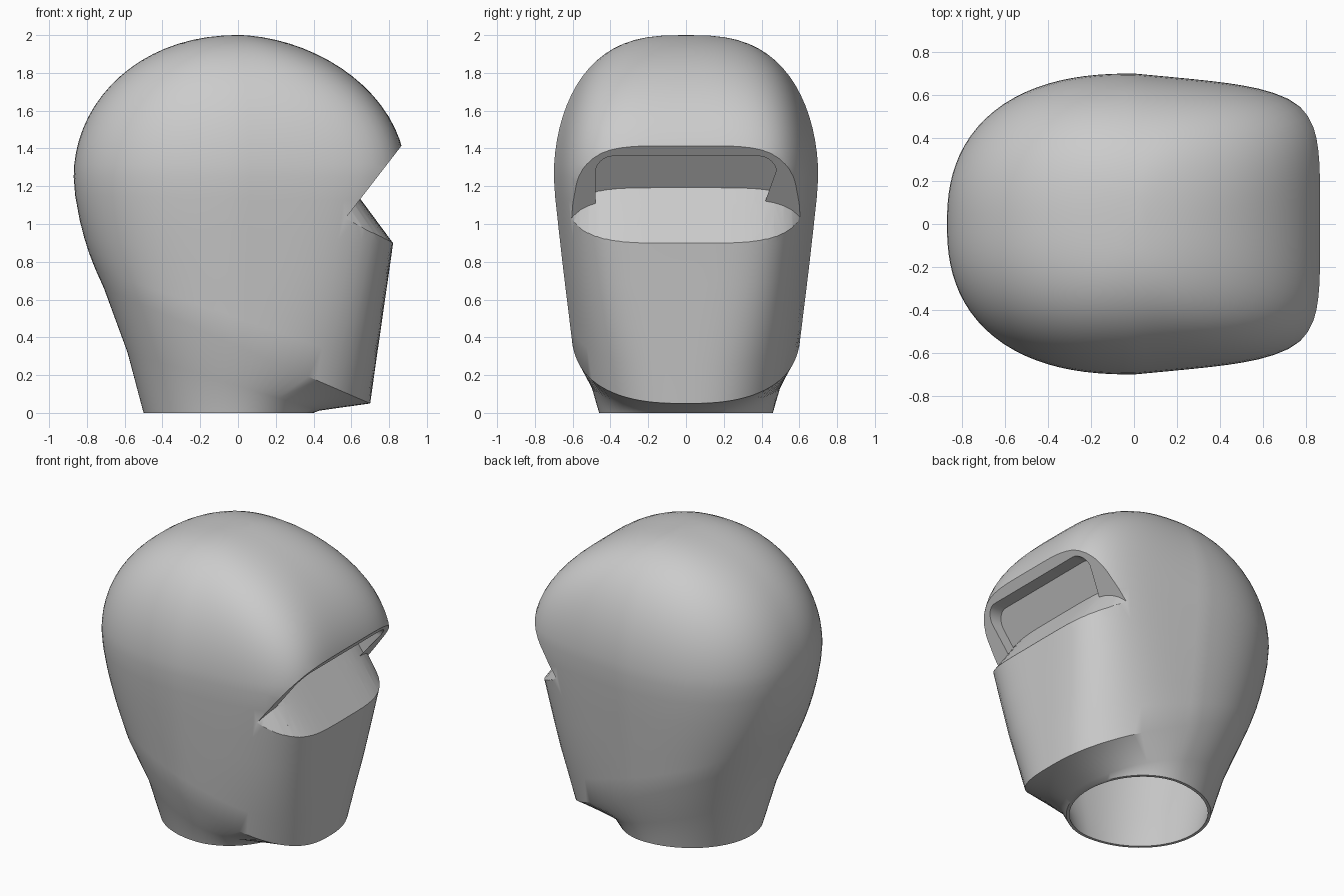
import bpy, bmesh
from math import sin, cos, pi

if "Cube" in bpy.data.objects:
    bpy.data.objects.remove(bpy.data.objects["Cube"], do_unlink=True)

SEGMENTS = 96


def ring(front, z_front, back, z_back, half_width, power, taper=0.12, back_power=2.4):
    """Tilted super-ellipse section, blunt at the front and round at the back."""
    points = []
    for i in range(SEGMENTS):
        a = 2 * pi * i / SEGMENTS
        c, s = cos(a), sin(a)
        p = power if c > 0 else back_power
        r = (abs(c) ** p + abs(s) ** p) ** (-1 / p)
        x = r * c * (front if c > 0 else -back)
        y = r * s * half_width * (1 - taper * max(0, r * c))
        u = (x - back) / (front - back)
        points.append((x, y, z_back + (z_front - z_back) * u))
    return points


def dome(front, back, half_width, base, height, steps=18):
    """Rings that close over the crown."""
    out = []
    for i in range(steps):
        a = pi / 2 * i / steps
        c, z = cos(a), base + height * sin(a)
        out.append(ring(front * c ** 1.1, z, back * c ** 0.95, z,
                        half_width * c ** 0.7, 2.3 + 2.7 * c * c, 0.12 * c))
    # small last ring keeps the crown smooth
    z = base + height * 0.9995
    out.append(ring(front * 0.03, z, back * 0.03, z, half_width * 0.04, 2.3, 0))
    return out


def loft(name, rings):
    """Closed solid through a list of equal rings."""
    bm = bmesh.new()
    loops = [[bm.verts.new(p) for p in r] for r in rings]
    for lo, hi in zip(loops, loops[1:]):
        for i in range(len(lo)):
            j = (i + 1) % len(lo)
            bm.faces.new((lo[i], lo[j], hi[j], hi[i]))
    bm.faces.new(loops[0][::-1])
    bm.faces.new(loops[-1])
    bmesh.ops.recalc_face_normals(bm, faces=bm.faces)
    mesh = bpy.data.meshes.new(name)
    bm.to_mesh(mesh)
    bm.free()
    obj = bpy.data.objects.new(name, mesh)
    bpy.context.collection.objects.link(obj)
    return obj


def subtract(target, cutter):
    cutter.hide_render = True
    mod = target.modifiers.new("cut", "BOOLEAN")
    mod.operation, mod.solver, mod.object = "DIFFERENCE", "EXACT", cutter
    bpy.context.view_layer.objects.active = target
    bpy.ops.object.modifier_apply(modifier=mod.name)


# Hood: inner lining from the crown down, round the neck rim, then the outside up
lining = [
    ring(0.38, 0, -0.48, 0, 0.44, 2, 0, 2),
    ring(0.39, 0.04, -0.55, 0.30, 0.47, 2, 0, 2.2),
    ring(0.55, 0.16, -0.66, 0.66, 0.54, 2.4),
    ring(0.50, 0.90, -0.78, 0.98, 0.58, 2.6),
] + dome(0.50, -0.82, 0.62, 1.25, 0.66)
outside = [
    ring(0.40, 0, -0.50, 0, 0.46, 2, 0, 2),
    ring(0.43, 0.012, -0.585, 0.32, 0.50, 2, 0, 2.2),
    ring(0.70, 0.05, -0.71, 0.66, 0.60, 2.6),
    ring(0.728, 0.25, -0.755, 0.76, 0.618, 3),
    ring(0.757, 0.45, -0.79, 0.85, 0.636, 3.5),
    ring(0.79, 0.68, -0.815, 0.93, 0.655, 4),
    ring(0.82, 0.89, -0.838, 1.02, 0.672, 4.5),
    ring(0.858, 1.12, -0.862, 1.15, 0.692, 5),
] + dome(0.89, -0.87, 0.70, 1.25, 0.75)
hood = loft("hood", lining[::-1] + outside)


# Slanted plane of the brow rim
def brow_x(z):
    return 0.87 - 0.773 * (1.42 - z)


# Brow notch: wedge under the brow plane
profile = [(brow_x(1.6), 1.6), (brow_x(0.86), 0.86), (1.2, 0.86), (1.2, 1.6)]
notch = loft("notch_cutter", [[(x, y, z) for x, z in profile] for y in (-1, 1)])

# Eye slot: rounded opening with a back parallel to the brow plane
outline = [(-0.48, 1.0), (0.48, 1.0)]
for side in (1, -1):
    for k in range(9):
        a = pi / 2 * (k if side > 0 else 8 - k) / 8
        outline.append((side * (0.38 + 0.1 * cos(a)), 1.27 + 0.09 * sin(a)))
slot = loft("slot_cutter", [[(brow_x(z) - 0.09, y, z) for y, z in outline],
                            [(1.1, y, z) for y, z in outline]])

# Cheek slope: tapered body that limits both cuts from below
cheek = loft("cheek_shape", [
    ring(0.82 - 0.74 * (z - 0.9), z, -1, z, 0.72, 5) for z in (0.7, 0.9, 1.1, 1.3)])

for cutter in (notch, slot):
    subtract(cutter, cheek)
    subtract(hood, cutter)
for helper in (notch, slot, cheek):
    bpy.data.objects.remove(helper, do_unlink=True)

# Plain cloth colour
cloth = bpy.data.materials.new("light_grey")
cloth.use_nodes = True
grey = (0.6, 0.6, 0.6, 1)
cloth.diffuse_color = grey
cloth.node_tree.nodes["Principled BSDF"].inputs["Base Color"].default_value = grey
hood.data.materials.clear()
hood.data.materials.append(cloth)

bpy.ops.object.select_all(action="DESELECT")
hood.select_set(True)
bpy.context.view_layer.objects.active = hood
bpy.ops.object.shade_smooth_by_angle(angle=0.6)
